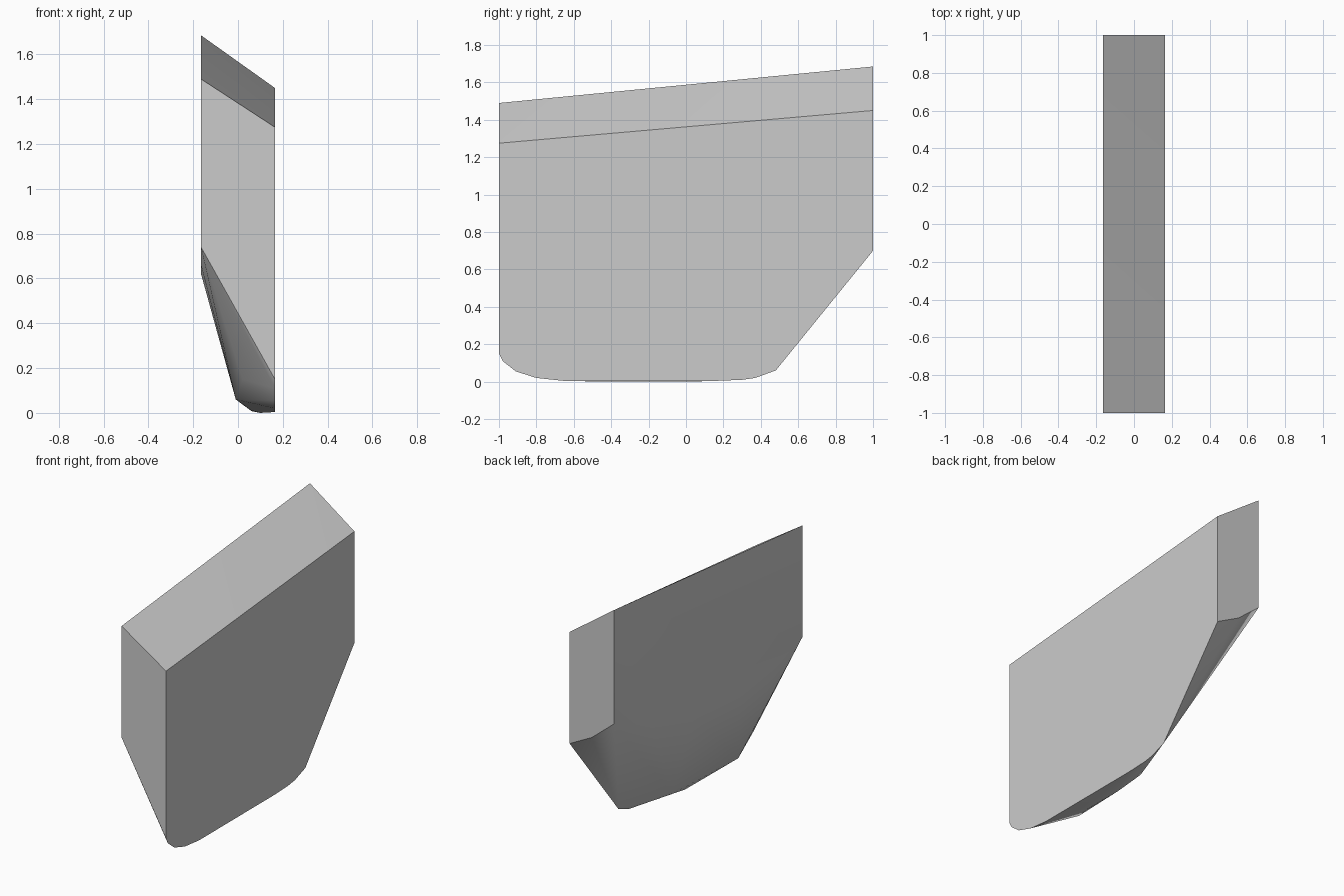
import bpy, bmesh, math

cube = bpy.data.objects.get("Cube")
if cube:
    bpy.data.objects.remove(cube, do_unlink=True)

grey = bpy.data.materials.new("plain grey")
grey.use_nodes = True
colour = (0.6, 0.6, 0.6, 1)
grey.diffuse_color = colour
grey.node_tree.nodes["Principled BSDF"].inputs["Base Color"].default_value = colour

W = 0.165

# Broad side outline (y, z), with a rounded bottom and a raked rear corner
broad_side = [(-1, 1.275), (-1, 0.15), (-0.98, 0.11), (-0.91, 0.055),
              (-0.8, 0.02), (-0.65, 0.004), (0.15, 0.004), (0.3, 0.01),
              (0.37, 0.02), (0.48, 0.06), (1, 0.7), (1, 1.45)]
# Opposite side outline, which stops higher up
short_side = [(-1, 1.49), (-1, 0.74), (-0.75, 0.66), (-0.35, 0.62),
              (0.15, 0.645), (0.6, 0.76), (1, 0.92), (1, 1.685)]
# Rounded keel between the two sides (x, y, z)
keel = [(0.02, -0.74, 0.15), (-0.01, -0.54, 0.06), (0.06, -0.37, 0.01),
        (0.06, -0.08, 0.008), (0.03, 0.1, 0.055), (0.1, 0.0, 0.0),
        (0.1, -0.4, 0.0), (0, 1, 0.785)]

points = [(W, y, z) for y, z in broad_side]
points += [(-W, y, z) for y, z in short_side] + keel

# Wrap the outlines in one convex shell
bm = bmesh.new()
for p in points:
    bm.verts.new(p)
result = bmesh.ops.convex_hull(bm, input=bm.verts)
loose = [v for v in bm.verts if not v.link_faces]
bmesh.ops.delete(bm, geom=loose, context='VERTS')
bmesh.ops.dissolve_limit(bm, angle_limit=math.radians(0.5),
                         verts=bm.verts, edges=bm.edges)
bmesh.ops.recalc_face_normals(bm, faces=bm.faces)
mesh = bpy.data.meshes.new("wedge_block")
bm.to_mesh(mesh)
bm.free()
mesh.materials.append(grey)

block = bpy.data.objects.new("wedge_block", mesh)
bpy.context.collection.objects.link(block)
bpy.ops.object.select_all(action='DESELECT')
block.select_set(True)
bpy.context.view_layer.objects.active = block
bpy.ops.object.shade_smooth_by_angle(angle=math.radians(30))
